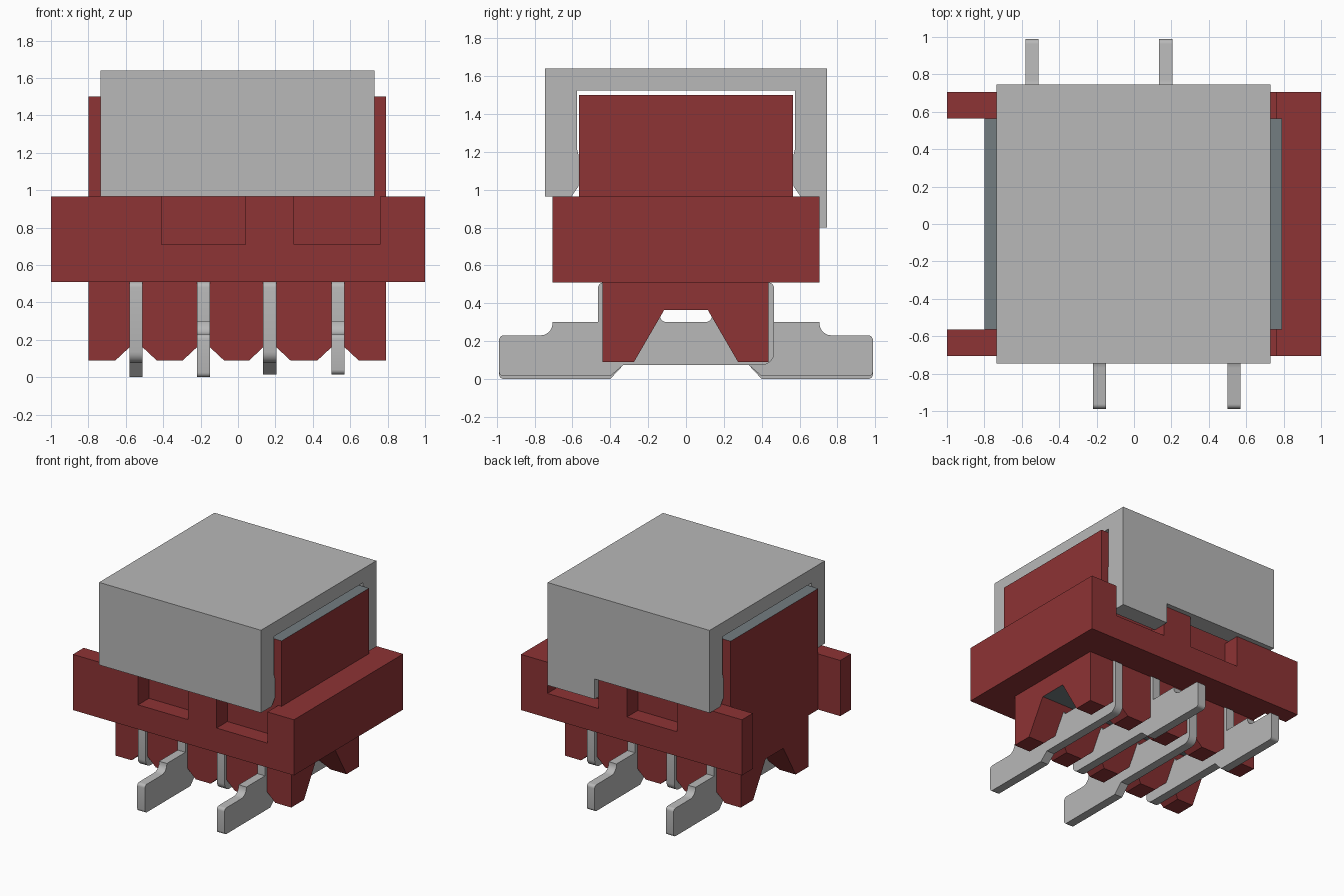
import bpy, bmesh
from math import cos, sin, pi
from mathutils import Vector

cube = bpy.data.objects.get("Cube")
if cube:
    bpy.data.objects.remove(cube, do_unlink=True)


def material(name, r, g, b):
    m = bpy.data.materials.new(name)
    m.use_nodes = True
    m.diffuse_color = (r, g, b, 1)
    m.node_tree.nodes["Principled BSDF"].inputs["Base Color"].default_value = (r, g, b, 1)
    return m


RED = material("red plastic", 0.27, 0.033, 0.035)
GREY = material("light grey metal", 0.48, 0.48, 0.48)
SLATE = material("slate grey", 0.175, 0.205, 0.22)


def rounded(corners, steps=5):
    """Turn (a, b, radius) right-angle corners into an outline with arcs."""
    out = []
    for i, (a, b, r) in enumerate(corners):
        p = Vector((a, b))
        if r == 0:
            out.append(p)
            continue
        d1 = (Vector(corners[i - 1][:2]) - p).normalized()
        d2 = (Vector(corners[(i + 1) % len(corners)][:2]) - p).normalized()
        c = p + r * (d1 + d2)
        for k in range(steps + 1):
            t = pi / 2 * k / steps
            out.append(c - r * (d2 * cos(t) + d1 * sin(t)))
    return out


def prism(name, outline, axis, lo, hi, *mats):
    """Extrude a (y, z) outline along x, or an (x, z) outline along y."""
    bm = bmesh.new()
    place = (lambda a, b: (lo, a, b)) if axis == "x" else (lambda a, b: (a, lo, b))
    face = bm.faces.new([bm.verts.new(place(a, b)) for a, b in outline])
    ext = bmesh.ops.extrude_face_region(bm, geom=[face])["geom"]
    shift = Vector((hi - lo, 0, 0)) if axis == "x" else Vector((0, hi - lo, 0))
    bmesh.ops.translate(bm, vec=shift, verts=[v for v in ext if isinstance(v, bmesh.types.BMVert)])
    bmesh.ops.recalc_face_normals(bm, faces=bm.faces)
    mesh = bpy.data.meshes.new(name)
    bm.to_mesh(mesh)
    bm.free()
    for m in mats:
        mesh.materials.append(m)
    obj = bpy.data.objects.new(name, mesh)
    bpy.context.collection.objects.link(obj)
    return obj


def box(name, x0, x1, y0, y1, z0, z1, *mats):
    return prism(name, [(y0, z0), (y1, z0), (y1, z1), (y0, z1)], "x", x0, x1, *mats)


def select(obj):
    bpy.ops.object.select_all(action="DESELECT")
    obj.select_set(True)
    bpy.context.view_layer.objects.active = obj


X0, X1 = -0.80, 0.79          # housing ends
CORE, RIM = 0.565, 0.705      # half depths
LOW, RIM_TOP = 0.51, 0.965
PINS = [-0.545, -0.185, 0.17, 0.535]

# Housing core with slate top
core = box("housing_core", X0, X1, -CORE, CORE, LOW, 1.5, RED, SLATE)
for f in core.data.polygons:
    f.material_index = int(f.normal.z > 0.9)

# Rim rails with two pockets each, open at one end and closed at the other
rail = [(-1, LOW), (X1, LOW), (X1, RIM_TOP)]
for left, right in ((0.30, 0.76), (-0.41, 0.04)):
    rail += [(right, RIM_TOP), (right, 0.71), (left, 0.71), (left, RIM_TOP)]
rail.append((-1, RIM_TOP))
prism("front_rail", rail, "y", -RIM, -CORE, RED)
prism("back_rail", rail, "y", CORE, RIM, RED)
box("end_bar", X1, 1, -RIM, RIM, LOW, RIM_TOP, RED)

# Lower comb: chamfered teeth between the pins
comb = [(X0, LOW), (X0, 0.09)]
for c in PINS:
    comb += [(c - 0.11, 0.09), (c - 0.035, 0.16), (c + 0.035, 0.16), (c + 0.11, 0.09)]
comb += [(X1, 0.09), (X1, LOW)]
teeth = prism("lower_teeth", comb, "y", -0.44, 0.435, RED, SLATE)

# Tapered tunnel through the teeth, with a slate ceiling
tunnel = prism("tunnel_cutter", [(-0.327, 0), (0.327, 0), (0.115, 0.365), (-0.115, 0.365)],
               "x", -1, 1, RED)
cut = teeth.modifiers.new("tunnel", "BOOLEAN")
cut.operation = "DIFFERENCE"
cut.solver = "EXACT"
cut.object = tunnel
select(teeth)
bpy.ops.object.modifier_apply(modifier=cut.name)
bpy.data.objects.remove(tunnel, do_unlink=True)
for f in teeth.data.polygons:
    f.material_index = int(f.normal.z < -0.9 and f.center.z > 0.3)

# Metal pins, alternating between back and front
for i, c in enumerate(PINS):
    side = 1 if i % 2 == 0 else -1
    foot = 0.0 if c < 0 else 0.015
    corners = [
        (0.988, foot, 0.025), (0.40, foot, 0), (0.33, 0.075, 0),
        (-0.465, 0.075, 0.06), (-0.465, LOW, 0.03), (-0.14, LOW, 0),
        (-0.14, 0.3, 0.04), (0.14, 0.3, 0.04), (0.14, LOW, 0),
        (0.465, LOW, 0.03), (0.465, 0.3, 0), (0.705, 0.3, 0),
        (0.705, 0.23, 0.065), (0.988, 0.23, 0.025),
    ]
    pin = prism(f"pin_{i + 1}", [(side * a, b) for a, b in rounded(corners)],
                "x", c - 0.035, c + 0.035, GREY)
    select(pin)
    bpy.ops.object.shade_smooth_by_angle(angle=0.5)

# Cap: channel section with gripping ridges, plus one tab at the back
half = [(0.575, 1.525), (0.575, 1.21), (0.567, 1.18), (0.567, 1.02),
        (0.605, RIM_TOP), (0.745, RIM_TOP), (0.745, 1.64)]
section = half + [(-a, b) for a, b in reversed(half)]
prism("cap", section, "x", -0.735, 0.73, GREY)
box("cap_tab", 0.305, 0.73, 0.605, 0.745, 0.80, RIM_TOP, GREY)
